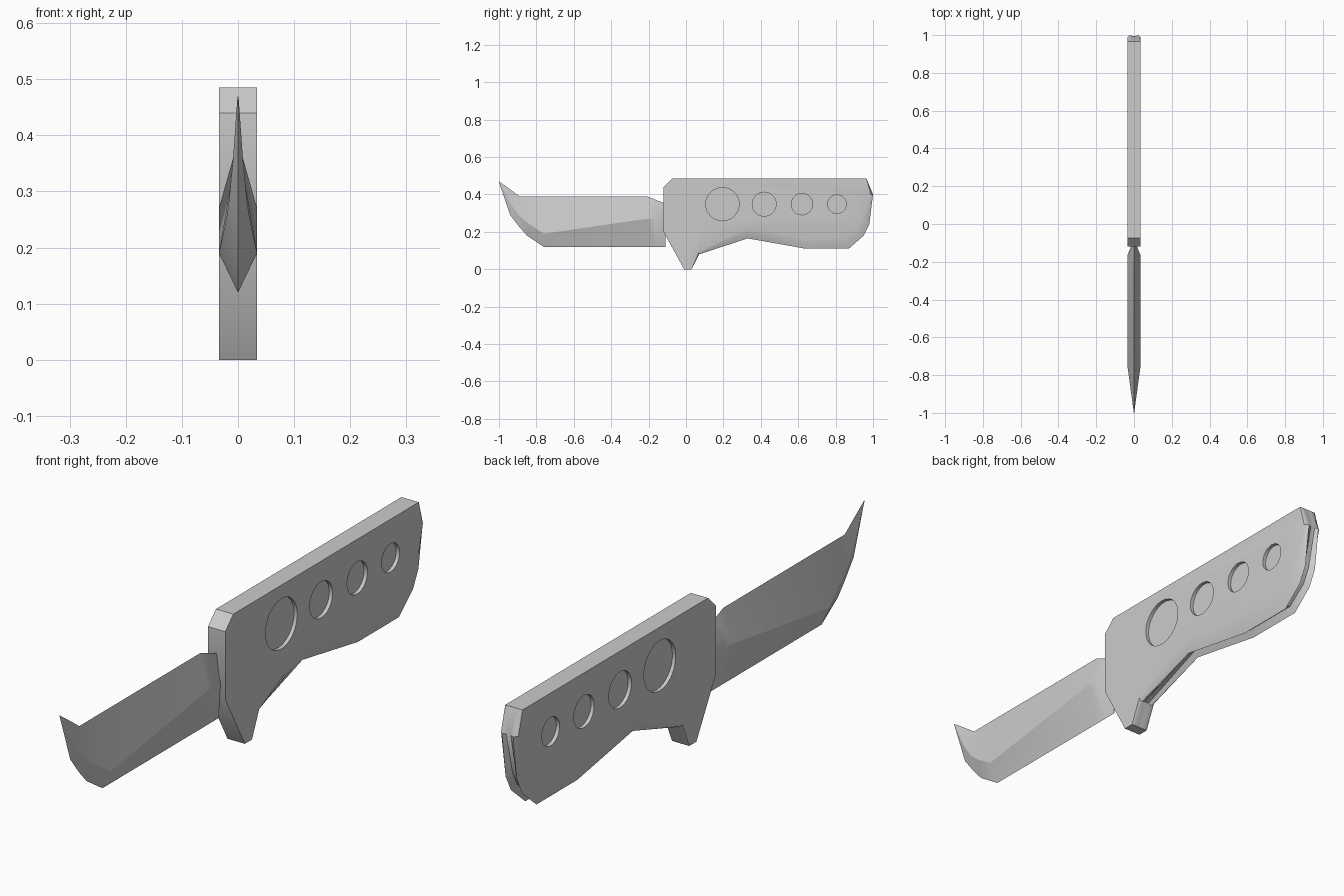
import bpy, bmesh
from math import radians, pi
from mathutils import Vector

if "Cube" in bpy.data.objects:
    bpy.data.objects.remove(bpy.data.objects["Cube"])


def loft(name, rings):
    """Skin a list of equal-length closed rings and cap both ends."""
    bm = bmesh.new()
    loops = [[bm.verts.new(p) for p in ring] for ring in rings]
    n = len(loops[0])
    for a, b in zip(loops, loops[1:]):
        for i in range(n):
            j = (i + 1) % n
            bm.faces.new((a[i], a[j], b[j], b[i]))
    bm.faces.new(loops[0])
    bm.faces.new(loops[-1])
    bmesh.ops.remove_doubles(bm, verts=bm.verts, dist=0.0005)
    bmesh.ops.recalc_face_normals(bm, faces=bm.faces)
    mesh = bpy.data.meshes.new(name)
    bm.to_mesh(mesh)
    bm.free()
    obj = bpy.data.objects.new(name, mesh)
    bpy.context.collection.objects.link(obj)
    return obj


def activate(obj):
    bpy.ops.object.select_all(action='DESELECT')
    obj.select_set(True)
    bpy.context.view_layer.objects.active = obj


def smooth(obj, angle):
    activate(obj)
    bpy.ops.object.shade_smooth_by_angle(angle=radians(angle))


HALF = 0.034

# Handle outline: (y, z, inward shift y, inward shift z) for the grooved grip edge
outline = [
    (-0.12, 0.44, 0, 0), (-0.075, 0.485, 0, 0), (0.965, 0.485, 0, 0),
    (1.0, 0.40, -0.012, 0), (0.98, 0.24, -0.045, 0.02),
    (0.95, 0.18, -0.04, 0.035), (0.87, 0.11, -0.03, 0.06),
    (0.64, 0.11, -0.01, 0.06), (0.33, 0.165, 0, 0.055),
    (0.07, 0.08, 0, 0.012), (0.03, 0, 0, 0), (-0.01, 0, 0, 0),
    (-0.12, 0.20, 0, 0),
]

# Cross-section of the grip edge: flat side, rounded rim, central groove
half_section = [(HALF, 1.0), (0.029, 0.45), (0.022, 0.0), (0.009, 0.45)]
section = half_section + [(-x, f) for x, f in reversed(half_section)]
handle = loft("handle", [[(x, y + f * dy, z + f * dz) for y, z, dy, dz in outline]
                         for x, f in section])

# Four shallow round pockets in each side
for y, r in ((0.195, 0.089), (0.418, 0.064), (0.62, 0.057), (0.807, 0.05)):
    for side in (-1, 1):
        bpy.ops.mesh.primitive_cylinder_add(vertices=32, radius=r, depth=0.04,
                                            location=(side * 0.041, y, 0.348),
                                            rotation=(0, pi / 2, 0))
        cutter = bpy.context.object
        cutter.hide_render = True
        activate(handle)
        mod = handle.modifiers.new("pocket", 'BOOLEAN')
        mod.operation = 'DIFFERENCE'
        mod.solver = 'EXACT'
        mod.object = cutter
        bpy.ops.object.modifier_apply(modifier=mod.name)
        bpy.data.objects.remove(cutter)
smooth(handle, 35)

# Blade stations: y, spine z, ridge z, ridge half width, edge z
stations = [
    (-1.0, 0.47, 0.468, 0.001, 0.466), (-0.94, 0.427, 0.355, 0.009, 0.29),
    (-0.89, 0.39, 0.285, 0.016, 0.225), (-0.85, 0.39, 0.25, 0.021, 0.18),
    (-0.76, 0.39, 0.19, HALF, 0.12), (-0.21, 0.39, 0.27, HALF, 0.12),
    (-0.165, 0.372, 0.27, HALF, 0.12), (-0.11, 0.352, 0.25, 0.012, 0.12),
]
blade = loft("blade", [[(0, y, top), (w, y, mid), (0, y, low), (-w, y, mid)]
                       for y, top, mid, w, low in stations])
smooth(blade, 25)
